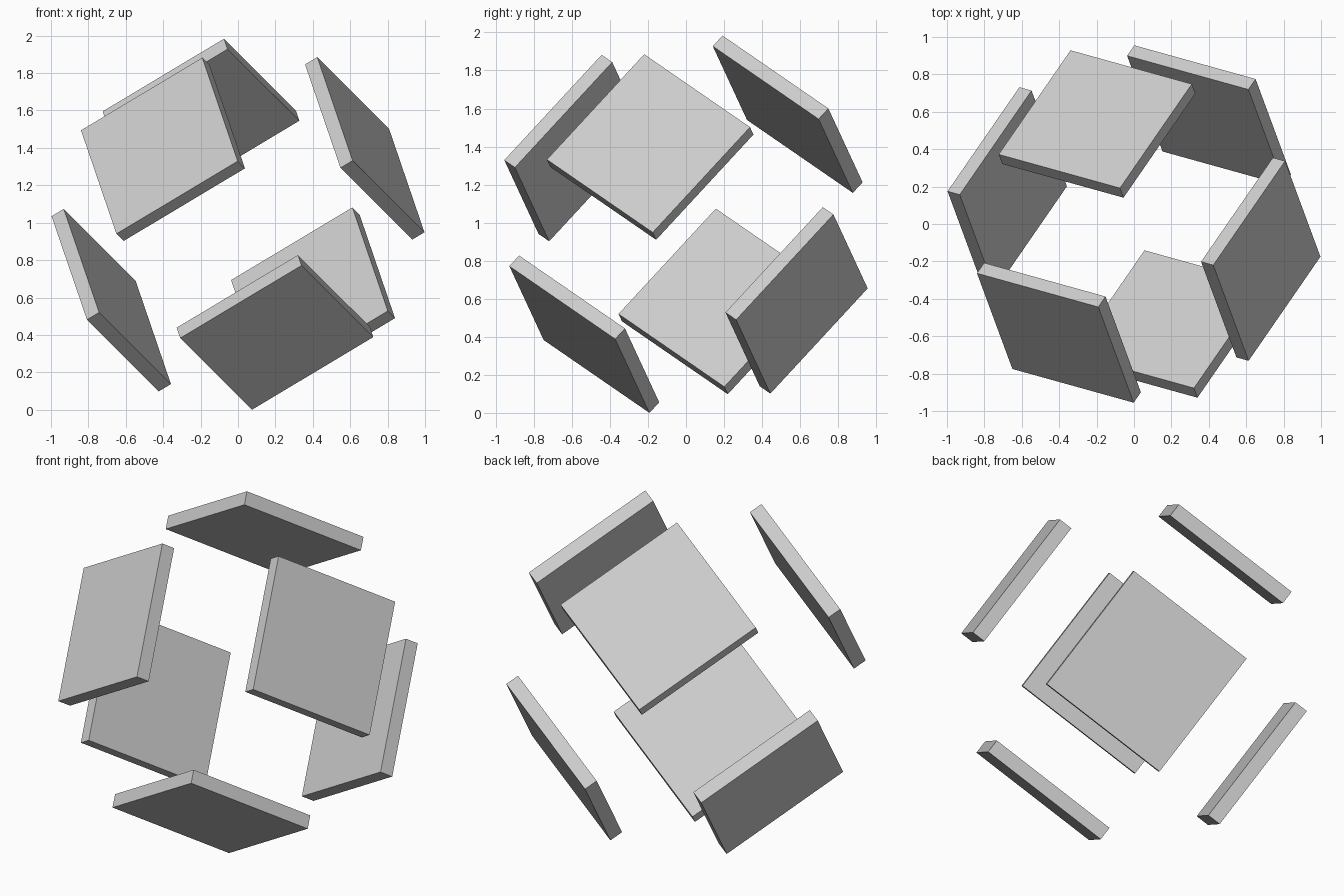
import bpy
from mathutils import Vector, Matrix

if "Cube" in bpy.data.objects:
    bpy.data.objects.remove(bpy.data.objects["Cube"])

# Orthogonal axes of the tilted cube
a = Vector((0.835, -0.232, 0.500)).normalized()
b = Vector((0.245, -0.658, -0.710))
b = (b - a * b.dot(a)).normalized()
n = a.cross(b)
rot = Matrix((a, b, n)).transposed()

SIDE, THICK, OUTER = 0.777, 0.078, 0.851

# Height of the centre so that the lowest corner touches z = 0
rise = OUTER * abs(b.z) + SIDE / 2 * (abs(a.z) + abs(n.z))
centre = Vector((0, 0, rise))


# One square panel on a face of the cube
def panel(name, axis, sign):
    local = Vector((0, 0, 0))
    local[axis] = sign * (OUTER - THICK / 2)
    size = [SIDE] * 3
    size[axis] = THICK
    bpy.ops.mesh.primitive_cube_add(size=1)
    ob = bpy.context.object
    ob.name = name
    place = Matrix.Translation(centre) @ rot.to_4x4() @ Matrix.Translation(local)
    ob.data.transform(place @ Matrix.Diagonal((*size, 1)))


# Three opposite pairs of panels
for axis, (plus, minus) in enumerate([
        ("right_panel", "left_panel"),
        ("bottom_panel", "top_panel"),
        ("back_panel", "front_panel")]):
    panel(plus, axis, 1)
    panel(minus, axis, -1)
